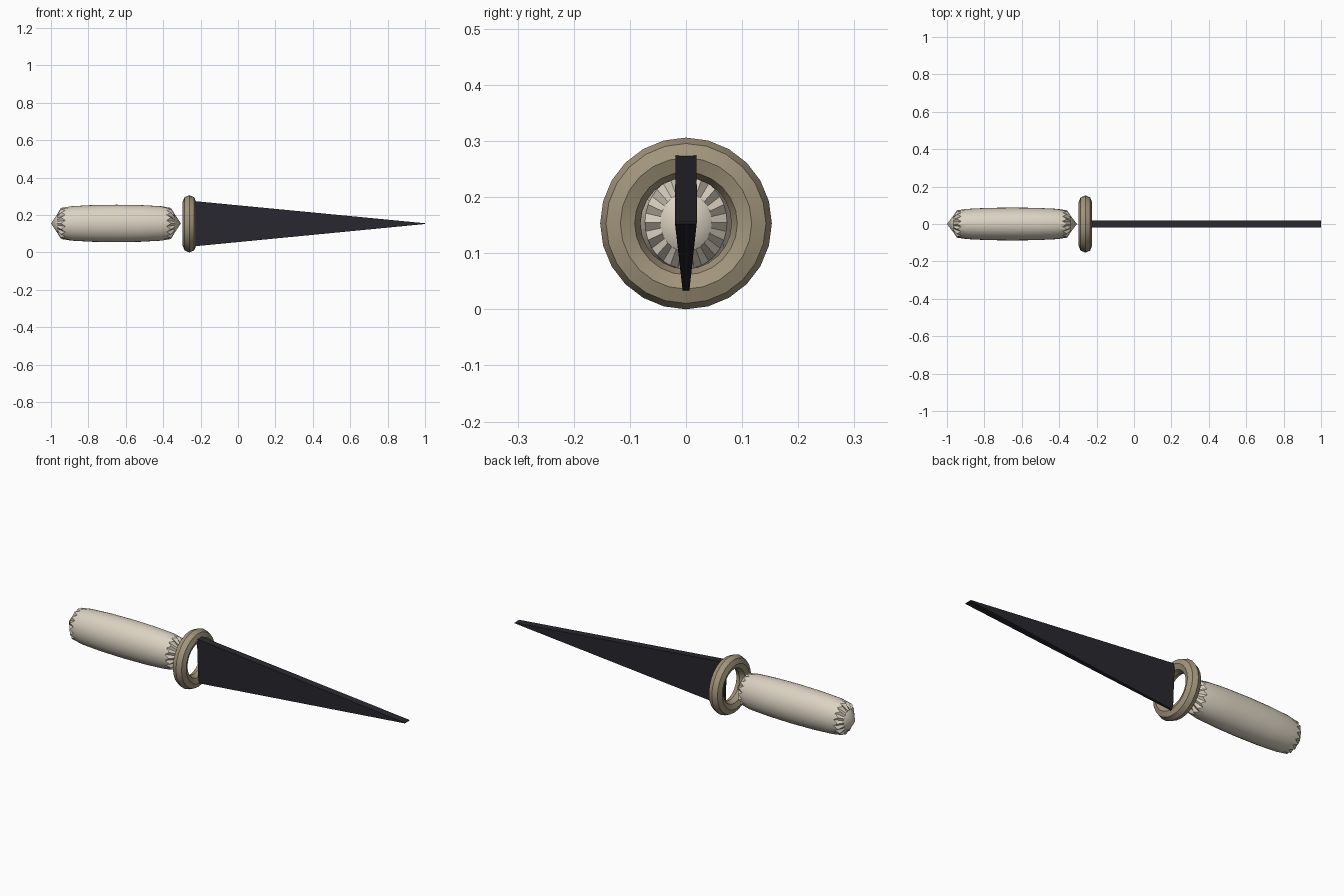
import bpy, bmesh, math

cube = bpy.data.objects.get("Cube")
if cube:
    bpy.data.objects.remove(cube, do_unlink=True)

AXIS_Z = 0.153


def material(name, rgb):
    mat = bpy.data.materials.new(name)
    mat.use_nodes = True
    mat.diffuse_color = (*rgb, 1)
    bsdf = next(n for n in mat.node_tree.nodes if n.type == 'BSDF_PRINCIPLED')
    bsdf.inputs["Base Color"].default_value = (*rgb, 1)
    return mat


def finish(name, bm, mat, smooth=True):
    bmesh.ops.recalc_face_normals(bm, faces=bm.faces)
    mesh = bpy.data.meshes.new(name)
    bm.to_mesh(mesh)
    bm.free()
    obj = bpy.data.objects.new(name, mesh)
    bpy.context.collection.objects.link(obj)
    mesh.materials.append(mat)
    if smooth:
        bpy.ops.object.select_all(action='DESELECT')
        obj.select_set(True)
        bpy.context.view_layer.objects.active = obj
        bpy.ops.object.shade_smooth_by_angle(angle=math.radians(30))
    return obj


def bridge(bm, a, b):
    n = len(a)
    for i in range(n):
        j = (i + 1) % n
        bm.faces.new((a[i], a[j], b[j], b[i]))


cream = material("cream grip", (0.71, 0.65, 0.54))
tan = material("tan guard", (0.36, 0.30, 0.20))
dark = material("dark steel", (0.022, 0.022, 0.029))

# Grip: oval barrel with pointed ends and a zigzag rim at each end
SEGMENTS = 32
profile = [(-0.965, 0.052, 0), (-0.935, 0.083, 0.012), (-0.89, 0.092, 0),
           (-0.78, 0.098, 0), (-0.65, 0.1, 0), (-0.52, 0.098, 0),
           (-0.41, 0.092, 0), (-0.37, 0.083, -0.012), (-0.34, 0.052, 0)]
bm = bmesh.new()
rings = []
for x, r, zigzag in profile:
    ring = []
    for i in range(SEGMENTS):
        a = math.tau * i / SEGMENTS
        shift = zigzag * (1 if i % 2 else -1)
        ring.append(bm.verts.new((x + shift, 0.88 * r * math.cos(a),
                                  AXIS_Z + 0.002 + r * math.sin(a))))
    rings.append(ring)
for a, b in zip(rings, rings[1:]):
    bridge(bm, a, b)
for x, ring in ((-1.0, rings[0]), (-0.305, rings[-1])):
    tip = bm.verts.new((x, 0, AXIS_Z + 0.002))
    for i in range(SEGMENTS):
        bm.faces.new((ring[i], ring[(i + 1) % SEGMENTS], tip))
finish("grip", bm, cream)

# Guard: open ring with an octagonal cross-section
MAJOR, MINOR = 24, 8
bm = bmesh.new()
rings = []
for i in range(MAJOR):
    a = math.tau * i / MAJOR
    ring = []
    for j in range(MINOR):
        b = math.tau * j / MINOR
        r = 0.117 + 0.036 * math.cos(b)
        ring.append(bm.verts.new((-0.26 + 0.036 * math.sin(b),
                                  r * math.cos(a), AXIS_Z + r * math.sin(a))))
    rings.append(ring)
for i in range(MAJOR):
    bridge(bm, rings[i], rings[(i + 1) % MAJOR])
finish("guard_ring", bm, tan)

# Blade: thick spine above, thin edge below, tapering to a wide flat tip
bm = bmesh.new()
ends = []
for x, top, top_w, low, low_w in ((-0.23, 0.274, 0.0185, 0.033, 0.006),
                                  (1.0, 0.156, 0.02, 0.152, 0.019)):
    ends.append([bm.verts.new((x, y, z)) for y, z in
                 ((-top_w, top), (top_w, top), (low_w, low), (-low_w, low))])
bridge(bm, *ends)
for end in ends:
    bm.faces.new(end)
finish("blade", bm, dark, smooth=False)
